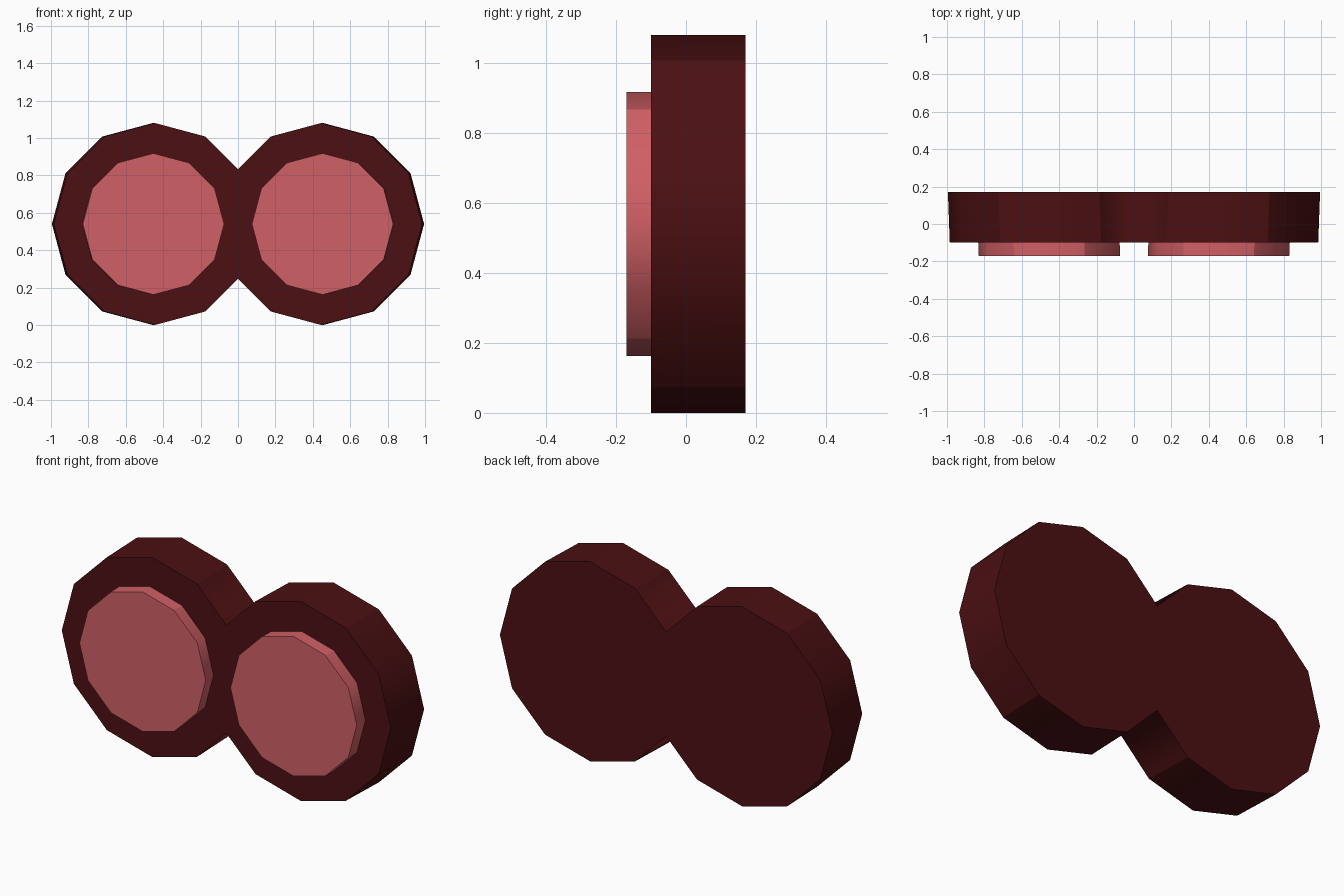
import bpy, bmesh, math
from mathutils import Matrix, Vector

cube = bpy.data.objects.get("Cube")
if cube:
    bpy.data.objects.remove(cube, do_unlink=True)

CENTRE_X, CENTRE_Z = 0.455, 0.54


def material(name, rgb):
    m = bpy.data.materials.new(name)
    m.use_nodes = True
    m.diffuse_color = (*rgb, 1)
    bsdf = next(n for n in m.node_tree.nodes if n.type == "BSDF_PRINCIPLED")
    bsdf.inputs["Base Color"].default_value = (*rgb, 1)
    bsdf.inputs["Roughness"].default_value = 0.8
    return m


def disc_pair(name, radius, front, back, lean, mat):
    """Twelve-sided disc facing -y, cut at the centre plane and mirrored."""
    bm = bmesh.new()
    bmesh.ops.create_cone(bm, cap_ends=True, segments=12, radius1=radius,
                          radius2=radius, depth=back - front)
    bmesh.ops.rotate(bm, verts=bm.verts, matrix=Matrix.Rotation(math.pi / 2, 3, "X"))
    bmesh.ops.translate(bm, verts=bm.verts,
                        vec=(CENTRE_X, (front + back) / 2, CENTRE_Z))
    bm.normal_update()

    # Rims and the four diagonal corners stay sharp
    for f in bm.faces:
        f.smooth = True
    for e in bm.edges:
        a, b = e.verts
        rim = abs(a.co.y - b.co.y) < 0.001
        height = abs(a.co.z - CENTRE_Z) / radius
        if rim or abs(height - math.sin(math.pi / 3)) < 0.01:
            e.smooth = False

    # The front leans slightly towards the centre
    for v in bm.verts:
        if v.co.y < (front + back) / 2:
            v.co.x -= lean

    bmesh.ops.bisect_plane(bm, geom=bm.verts[:] + bm.edges[:] + bm.faces[:],
                           plane_co=Vector(), plane_no=Vector((1, 0, 0)),
                           clear_inner=True)
    mesh = bpy.data.meshes.new(name)
    bm.to_mesh(mesh)
    bm.free()
    mesh.materials.append(mat)
    obj = bpy.data.objects.new(name, mesh)
    bpy.context.collection.objects.link(obj)
    mirror = obj.modifiers.new("Mirror", "MIRROR")
    mirror.use_clip = True
    return obj


dark_red = material("dark red", (0.07, 0.005, 0.006))
rose_red = material("rose red", (0.63, 0.115, 0.13))

# Joined round housings and the raised lenses on their fronts
disc_pair("housing", 0.54, -0.10, 0.17, 0.01, dark_red)
disc_pair("lenses", 0.378, -0.17, -0.095, 0.003, rose_red)
